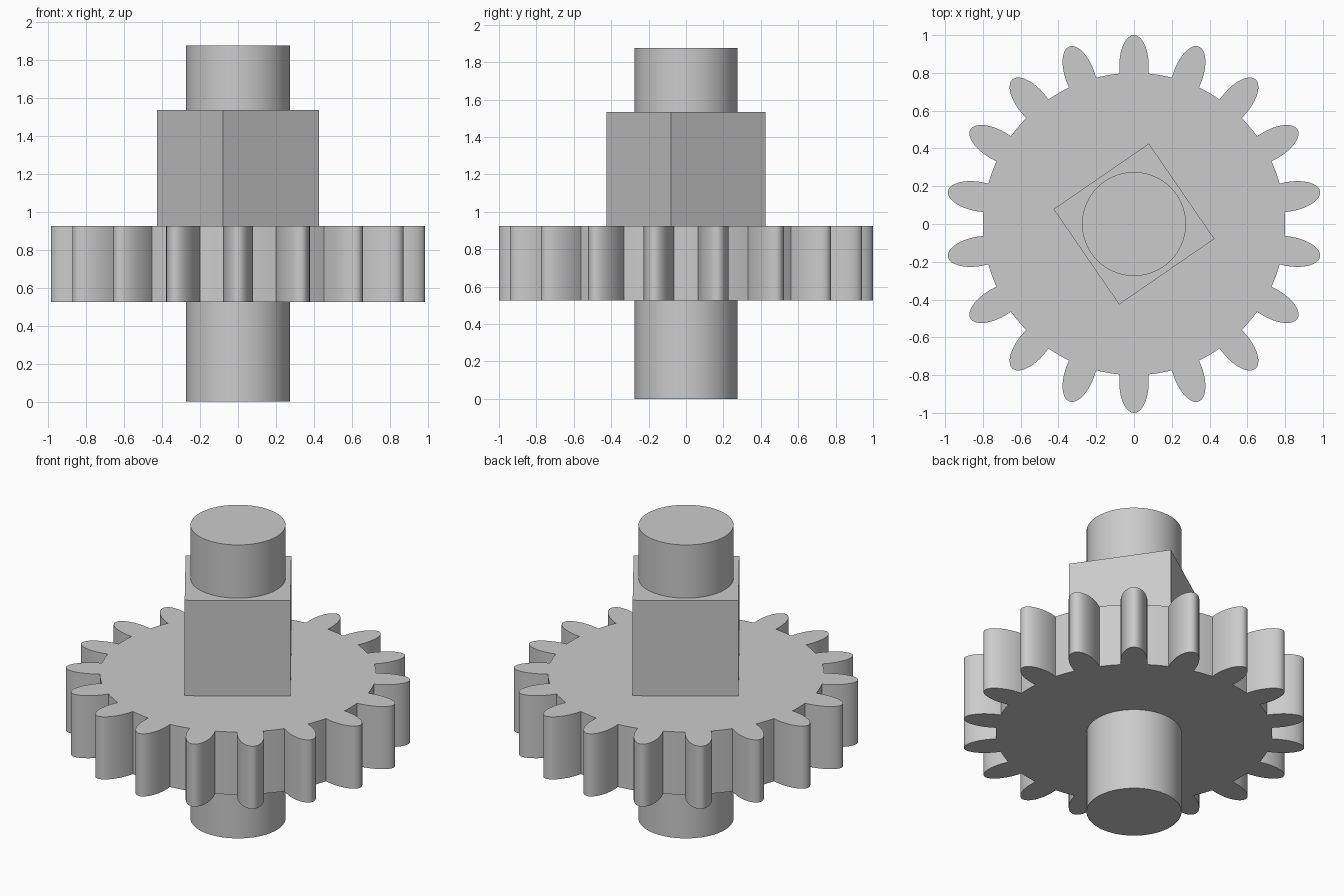
import bpy, bmesh, math

if "Cube" in bpy.data.objects:
    bpy.data.objects.remove(bpy.data.objects["Cube"], do_unlink=True)

TEETH = 18
ROOT = 0.8                                  # radius of the gear body
MID, LONG, HALF = 0.835, 0.165, 0.078       # oval tooth: centre radius, half length, half width

steel = bpy.data.materials.new("plain grey")
steel.use_nodes = True
steel.diffuse_color = (0.6, 0.6, 0.6, 1)
steel.node_tree.nodes["Principled BSDF"].inputs["Base Color"].default_value = steel.diffuse_color


def prism(name, outline, bottom, top):
    """Extrude a closed 2D outline between two heights."""
    bm = bmesh.new()
    face = bm.faces.new([bm.verts.new((x, y, bottom)) for x, y in outline])
    new = bmesh.ops.extrude_face_region(bm, geom=[face])["geom"]
    verts = [v for v in new if isinstance(v, bmesh.types.BMVert)]
    bmesh.ops.translate(bm, verts=verts, vec=(0, 0, top - bottom))
    bmesh.ops.recalc_face_normals(bm, faces=bm.faces)
    mesh = bpy.data.meshes.new(name)
    bm.to_mesh(mesh)
    bm.free()
    mesh.materials.append(steel)
    obj = bpy.data.objects.new(name, mesh)
    bpy.context.collection.objects.link(obj)
    bpy.ops.object.select_all(action="DESELECT")
    obj.select_set(True)
    bpy.context.view_layer.objects.active = obj
    bpy.ops.object.shade_smooth_by_angle(angle=math.radians(28))
    return obj


def ring(radius, sides, start=0.0):
    angles = [start + math.tau * i / sides for i in range(sides)]
    return [(radius * math.cos(a), radius * math.sin(a)) for a in angles]


def tooth_point(t):
    return MID + LONG * math.cos(t), HALF * math.sin(t)


def gear_outline():
    # Find where the oval tooth meets the gear body
    low, high = math.pi / 2, math.pi
    for _ in range(40):
        t = (low + high) / 2
        if math.hypot(*tooth_point(t)) > ROOT:
            low = t
        else:
            high = t
    u, v = tooth_point(low)
    edge = math.atan2(v, u)
    pitch = math.tau / TEETH
    steps, gap_steps = 32, 4
    polar = []
    for i in range(steps + 1):
        u, v = tooth_point(-low + 2 * low * i / steps)
        polar.append((math.hypot(u, v), math.atan2(v, u)))
    for i in range(1, gap_steps):
        polar.append((ROOT, edge + (pitch - 2 * edge) * i / gap_steps))
    # Repeat the tooth and gap around the gear, with one tooth on the y axis
    return [(r * math.cos(a + math.pi / 2 + k * pitch), r * math.sin(a + math.pi / 2 + k * pitch))
            for k in range(TEETH) for r, a in polar]


# Shaft through the whole part, toothed wheel, and turned square block
prism("shaft", ring(0.275, 96), 0, 1.875)
prism("gear_wheel", gear_outline(), 0.525, 0.925)
prism("square_block", ring(0.433, 4, math.radians(79.5)), 0.925, 1.535)
